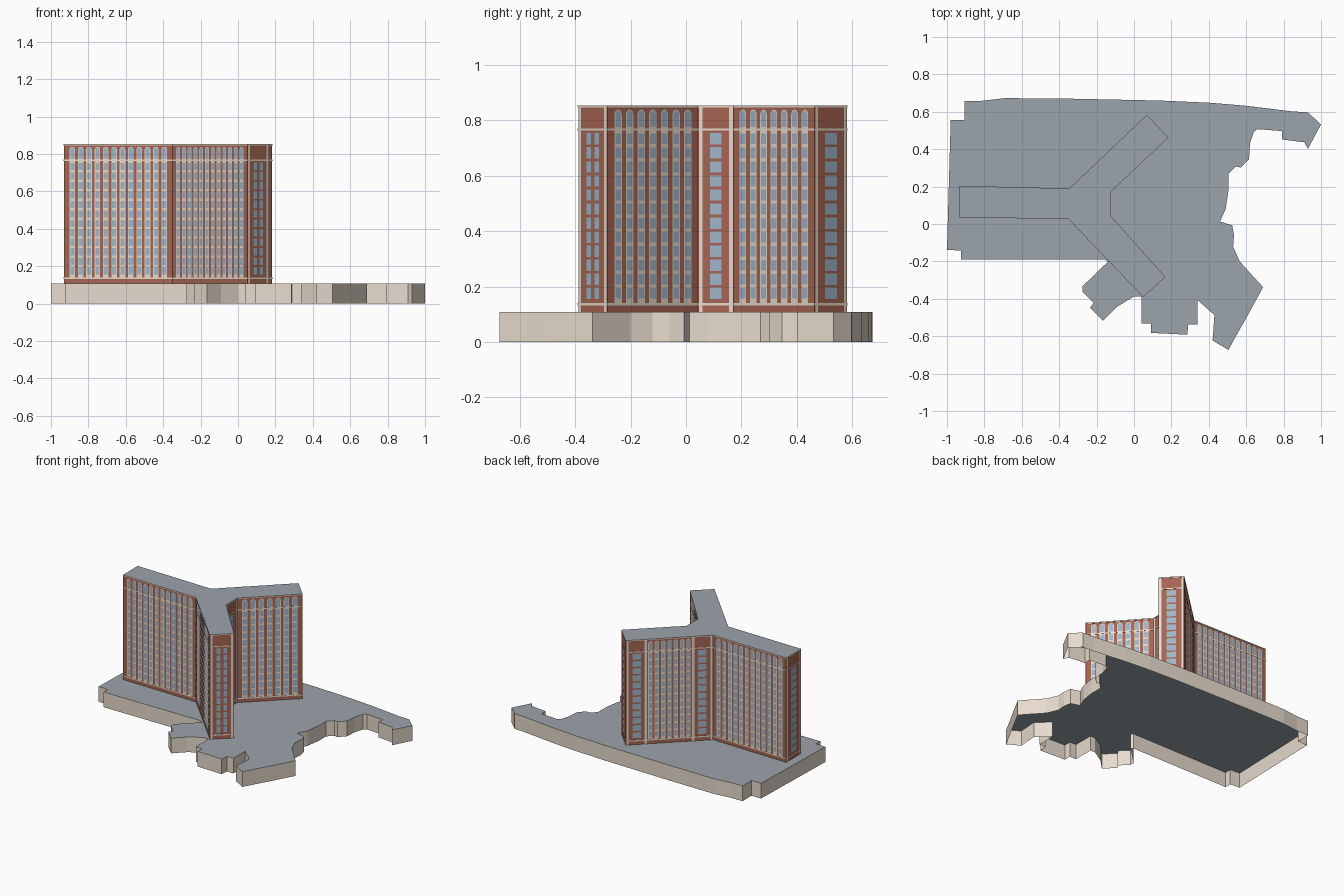
import bpy, bmesh, math
from mathutils import Vector

if "Cube" in bpy.data.objects:
    bpy.data.objects.remove(bpy.data.objects["Cube"])


def material(name, rgb):
    m = bpy.data.materials.new(name)
    m.diffuse_color = (*rgb, 1)
    m.use_nodes = True
    m.node_tree.nodes["Principled BSDF"].inputs["Base Color"].default_value = m.diffuse_color
    return m


BRICK = material("brick", (0.38, 0.13, 0.085))
CREAM = material("cream", (0.80, 0.71, 0.61))
ROOF = material("roof_grey", (0.33, 0.37, 0.41))
GLASS = material("glass", (0.34, 0.47, 0.58))


def finish(name, bm, *mats):
    me = bpy.data.meshes.new(name)
    bm.to_mesh(me)
    bm.free()
    for m in mats:
        me.materials.append(m)
    ob = bpy.data.objects.new(name, me)
    bpy.context.collection.objects.link(ob)


def loft(bm, *rings):
    """Joins matching rings of points with quads; returns the ring vertices."""
    vs = [[bm.verts.new(p) for p in r] for r in rings]
    n = len(rings[0])
    for a, b in zip(vs, vs[1:]):
        for i in range(n):
            j = (i + 1) % n
            bm.faces.new((a[i], a[j], b[j], b[i]))
    return vs


def at(pts, z):
    return [(p[0], p[1], z) for p in pts]


def offset(pts, d):
    """Mitred outward offset of a counter-clockwise outline."""
    out = []
    n = len(pts)
    for i in range(n):
        p, q, r = (Vector(pts[k % n]) for k in (i - 1, i, i + 1))
        e, f = (q - p).normalized(), (r - q).normalized()
        n1, n2 = Vector((e.y, -e.x)), Vector((f.y, -f.x))
        out.append(q + (n1 + n2) * d / (1 + n1.dot(n2)))
    return out


# Podium: irregular low shell with a grey flat roof, open underneath
podium = [
    (-1, -.138), (-.98, .557), (-.905, .557), (-.905, .657), (-.81, .659), (-.69, .673),
    (-.34, .67), (.14, .66), (.41, .648), (.60, .632), (.845, .602), (.93, .597),
    (1, .532), (.93, .402), (.91, .437), (.79, .452), (.79, .497), (.66, .507),
    (.64, .492), (.62, .43), (.615, .347), (.57, .302), (.545, .307), (.505, .268),
    (.505, .18), (.49, .08), (.46, .013), (.525, -.007), (.535, -.06), (.53, -.12),
    (.565, -.20), (.69, -.338), (.60, -.503), (.56, -.573), (.505, -.673), (.42, -.623),
    (.43, -.487), (.34, -.407), (.34, -.537), (.29, -.537), (.285, -.592), (.09, -.582),
    (.09, -.532), (.04, -.532), (.04, -.387), (0, -.387), (-.09, -.442), (-.165, -.517),
    (-.235, -.447), (-.215, -.422), (-.275, -.362), (-.275, -.333), (-.14, -.202),
    (-.155, -.189), (-.925, -.189), (-.925, -.142)][::-1]
bm = bmesh.new()
lo, hi = loft(bm, at(podium, 0), at(podium, 0.108))
bm.faces.new(hi).material_index = 1
finish("podium", bm, CREAM, ROOF)

# Tower: three-winged brick walls, trim bands and roof
tower = [(-.93, .038), (-.35, .028), (.05, -.388), (.165, -.283), (-.127, .043),
         (-.127, .172), (.182, .463), (.068, .58), (-.345, .188), (-.93, .202)]
bm = bmesh.new()
loft(bm, at(tower, 0.108), at(tower, 0.848))
finish("tower_walls", bm, BRICK)
band = offset(tower, .002)
for label, z0, z1 in (("lower", .132, .140), ("upper", .763, .770)):
    bm = bmesh.new()
    loft(bm, at(tower, z0), at(band, z0), at(band, z1), at(tower, z1))
    finish(label + "_trim_band", bm, CREAM)
bm = bmesh.new()
rings = loft(bm, at(tower, .846), at(band, .846), at(band, .853))
bm.faces.new(rings[-1]).material_index = 1
finish("roof", bm, CREAM, ROOF)

glass, frames, pilasters = bmesh.new(), bmesh.new(), bmesh.new()
ROWS, Z0, Z1 = 12, 0.15, 0.758
PITCH = (Z1 - Z0) / ROWS


class Wall:
    """Places flat pieces on one side of the tower."""

    def __init__(self, i):
        self.a = Vector(tower[i])
        b = Vector(tower[(i + 1) % len(tower)])
        self.len = (b - self.a).length
        self.d = (b - self.a).normalized()
        self.n = Vector((self.d.y, -self.d.x))

    def plate(self, bm, profile, depth):
        bm.faces.new([bm.verts.new((*(self.a + self.d * s + self.n * depth), z))
                      for s, z in profile])

    def box(self, bm, s, w, z0, z1, depth):
        h = w / 2
        self.plate(bm, [(s - h, z0), (s + h, z0), (s + h, z1), (s - h, z1)], depth)

    def arch(self, bm, s, w, z0, z1, depth):
        r = w / 2
        curve = [(s + r * math.cos(math.pi * k / 8), z1 - r + r * math.sin(math.pi * k / 8))
                 for k in range(9)]
        self.plate(bm, [(s - r, z0), (s + r, z0)] + curve, depth)

    def panes(self, s, w, gap):
        for r in range(ROWS):
            z = Z0 + r * PITCH
            self.box(glass, s, w, z + gap / 2, z + PITCH - gap / 2, .0016)

    def arched_columns(self, count, s0, s1):
        step = (s1 - s0) / count
        for k in range(count):
            s, w = s0 + (k + .5) * step, step * .5
            self.arch(frames, s, w + .008, .140, .838, .0008)
            self.panes(s, w, .012)
            self.arch(glass, s, w, .775, .834, .0016)

    def pilaster(self, s):
        self.box(pilasters, s, .014, .108, .846, .0018)


# Long sides: rows of arched window columns
for i, count in ((0, 12), (1, 12), (3, 7), (5, 7), (8, 12)):
    w = Wall(i)
    w.arched_columns(count, .022, w.len - .022)

# Wing ends and centre bay: rectangular windows between pilasters
for i, cols, width in ((2, (.36, .64), .024), (4, (.5,), .042),
                       (6, (.5,), .06), (9, (.5,), .06)):
    w = Wall(i)
    for c in cols:
        w.panes(w.len * c, width, .010)
    for s in (.010, w.len - .010):
        w.pilaster(s)

# Rear side of the north wing: wide bays flank the arched columns
w = Wall(7)
w.arched_columns(7, .14, w.len - .14)
for s in (.07, w.len - .07):
    w.panes(s, .055, .010)
for s in (.010, .13, w.len - .13, w.len - .010):
    w.pilaster(s)

finish("window_glass", glass, GLASS)
finish("window_frames", frames, CREAM)
finish("pilasters", pilasters, CREAM)
